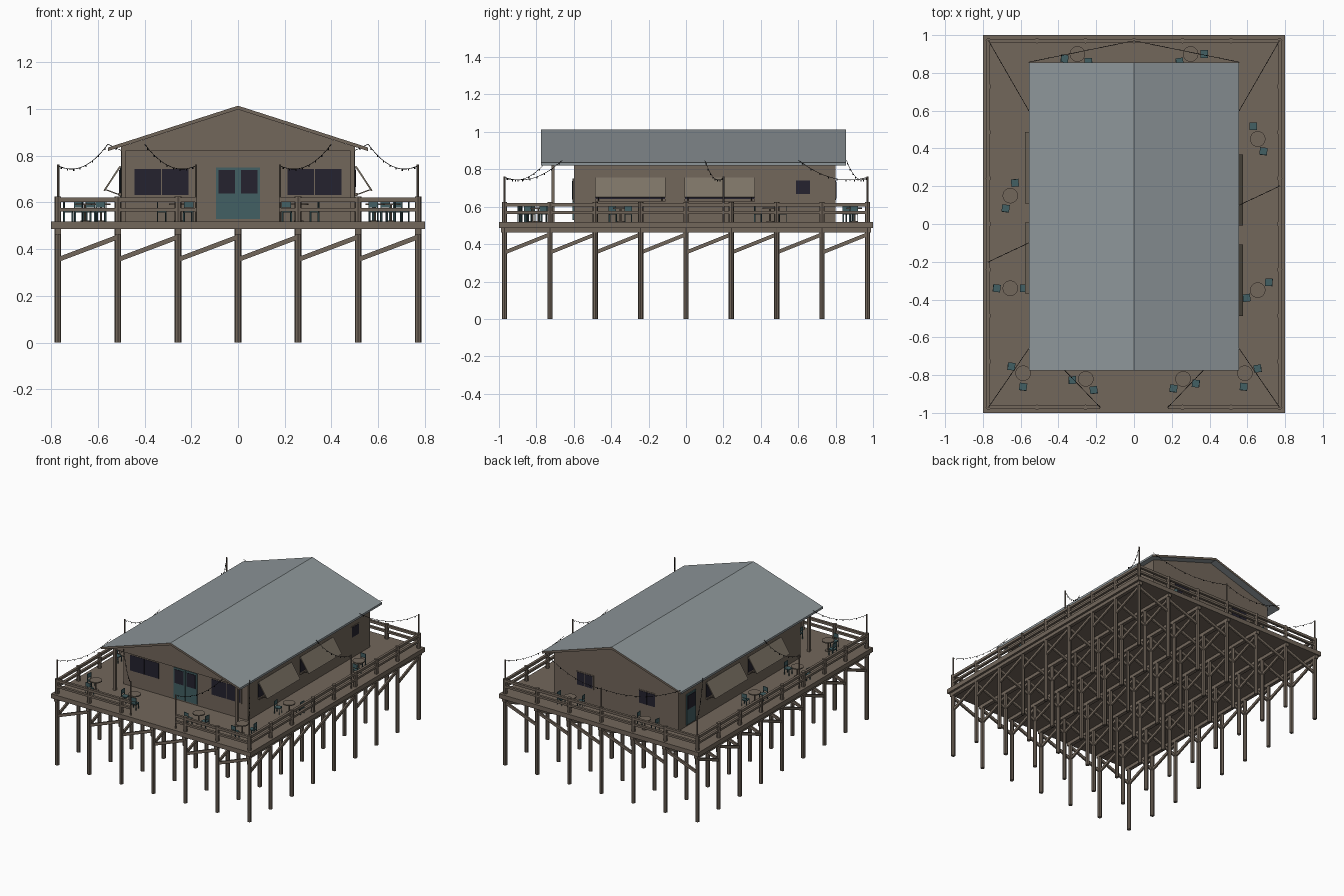
import bpy, bmesh, math
from mathutils import Vector, Matrix

cube = bpy.data.objects.get("Cube")
if cube:
    bpy.data.objects.remove(cube, do_unlink=True)


def material(name, *rgb):
    m = bpy.data.materials.new(name)
    m.use_nodes = True
    m.diffuse_color = (*rgb, 1)
    bsdf = m.node_tree.nodes["Principled BSDF"]
    bsdf.inputs["Base Color"].default_value = (*rgb, 1)
    bsdf.inputs["Roughness"].default_value = 0.8
    return m


WOOD = material("brown wood", 0.17, 0.135, 0.105)
FLAP = material("pale wood", 0.2, 0.17, 0.13)
ROOF = material("grey roofing", 0.27, 0.305, 0.32)
TEAL = material("teal paint", 0.055, 0.115, 0.125)
GLASS = material("dark glass", 0.018, 0.016, 0.028)
BLACK = material("black cable", 0.006, 0.006, 0.006)


class Part:
    """Collects simple solids into one mesh object."""

    def __init__(self, name, *mats):
        self.name, self.mats, self.bm = name, mats, bmesh.new()

    def box(self, x0, x1, y0, y1, z0, z1):
        size = Matrix.Diagonal((x1 - x0, y1 - y0, z1 - z0, 1))
        at = Matrix.Translation(((x0 + x1) / 2, (y0 + y1) / 2, (z0 + z1) / 2))
        bmesh.ops.create_cube(self.bm, size=1, matrix=at @ size)

    def beam(self, a, b, w, h):
        a, b = Vector(a), Vector(b)
        d = b - a
        rot = d.to_track_quat('Y', 'Z').to_matrix().to_4x4()
        m = Matrix.Translation((a + b) / 2) @ rot @ Matrix.Diagonal((w, d.length, h, 1))
        bmesh.ops.create_cube(self.bm, size=1, matrix=m)

    def rod(self, x, y, z0, z1, r, sides=8):
        m = Matrix.Translation((x, y, (z0 + z1) / 2))
        bmesh.ops.create_cone(self.bm, cap_ends=True, segments=sides, radius1=r,
                              radius2=r, depth=z1 - z0, matrix=m)

    def prism(self, profile, y0, y1):
        face = self.bm.faces.new([self.bm.verts.new((x, y0, z)) for x, z in profile])
        ext = bmesh.ops.extrude_face_region(self.bm, geom=[face])
        verts = [v for v in ext["geom"] if isinstance(v, bmesh.types.BMVert)]
        bmesh.ops.translate(self.bm, verts=verts, vec=(0, y1 - y0, 0))

    def done(self, matrix=None):
        bmesh.ops.recalc_face_normals(self.bm, faces=self.bm.faces)
        if matrix:
            self.bm.transform(matrix)
        mesh = bpy.data.meshes.new(self.name)
        self.bm.to_mesh(mesh)
        self.bm.free()
        for m in self.mats:
            mesh.materials.append(m)
        ob = bpy.data.objects.new(self.name, mesh)
        bpy.context.collection.objects.link(ob)
        return ob


DECK = 0.518
XS = [i * 0.257 for i in range(-3, 4)]
YS = [i * 0.2425 for i in range(-4, 5)]

# Deck platform with joists beneath
deck = Part("deck", WOOD)
deck.box(-0.8, 0.8, -1, 1, 0.486, DECK)
for x in XS:
    deck.box(x - 0.013, x + 0.013, -0.99, 0.99, 0.462, 0.486)
deck.done()

# Piles, the outer ones carrying on up as railing posts
piles = Part("piles", WOOD)
braces = Part("braces", WOOD)
for i, x in enumerate(XS):
    for j, y in enumerate(YS):
        edge = i in (0, 6) or j in (0, 8)
        gate = j == 0 and i == 3
        piles.rod(x, y, 0, 0.625 if edge and not gate else 0.487, 0.014)
        if i < 6:
            braces.beam((x, y, 0.355), (XS[i + 1], y, 0.452), 0.012, 0.02)
        if j < 8:
            braces.beam((x, y, 0.355), (x, YS[j + 1], 0.452), 0.012, 0.02)
piles.done()
braces.done()

# Railing with a gap at the front
rails = Part("railing", WOOD)
for z, h in ((0.614, 0.012), (0.572, 0.01)):
    for s in (-1, 1):
        rails.box(s * 0.771 - 0.009, s * 0.771 + 0.009, -0.98, 0.98, z - h, z + h / 2)
        rails.box(min(s * 0.18, s * 0.78), max(s * 0.18, s * 0.78), -0.98, -0.962, z - h, z + h / 2)
    rails.box(-0.78, 0.78, 0.962, 0.98, z - h, z + h / 2)
rails.done()

# House body, porch gable and porch posts
house = Part("house_walls", WOOD)
house.prism([(-0.5, DECK), (0.5, DECK), (0.5, 0.838), (0, 0.998), (-0.5, 0.838)], -0.6, 0.8)
house.done()
gable = Part("porch_gable", WOOD)
gable.prism([(-0.5, 0.82), (0.5, 0.82), (0.5, 0.838), (0, 0.998), (-0.5, 0.838)], -0.725, -0.6)
gable.done()
posts = Part("porch_posts", WOOD)
for s in (-1, 1):
    posts.box(s * 0.49 - 0.009, s * 0.49 + 0.009, -0.72, -0.702, DECK, 0.83)
posts.done()

# Pitched roof, brown on its gable ends
roof = Part("roof", ROOF, WOOD)
roof.prism([(-0.557, 0.835), (0, 1.014), (0.557, 0.835),
            (0.557, 0.82), (0, 0.998), (-0.557, 0.82)], -0.775, 0.855)
ob = roof.done()
for f in ob.data.polygons:
    f.material_index = int(abs(f.normal.y) > 0.9)


def wall_matrix(x, y, z, turn):
    return Matrix.Translation((x, y, z)) @ Matrix.Rotation(math.radians(turn), 4, 'Z')


def window(name, w, h, panes, m):
    """Window in the local xz plane, facing -y."""
    frame, glass = Part(name + "_frame", WOOD), Part(name + "_glass", GLASS)
    frame.box(-w / 2 - 0.006, w / 2 + 0.006, -0.003, 0.001, -h / 2 - 0.006, h / 2 + 0.006)
    step = w / panes
    for k in range(panes):
        x = -w / 2 + k * step
        glass.box(x + 0.002, x + step - 0.002, -0.005, 0, -h / 2, h / 2)
    frame.done(m)
    glass.done(m)


def door(name, w, h, leaves, m):
    leaf, glass = Part(name, TEAL), Part(name + "_glass", GLASS)
    step = w / leaves
    for k in range(leaves):
        x = -w / 2 + k * step
        leaf.box(x + 0.001, x + step - 0.001, -0.006, 0, 0, h)
        glass.box(x + 0.012, x + step - 0.012, -0.009, 0, h * 0.5, h - 0.012)
    leaf.done(m)
    glass.done(m)


for x in (-0.328, 0.328):
    window("front_window", 0.235, 0.112, 2, wall_matrix(x, -0.6, 0.688, 0))
for x in (-0.25, 0.25):
    window("back_window", 0.13, 0.09, 2, wall_matrix(x, 0.8, 0.688, 180))
window("side_window", 0.08, 0.072, 1, wall_matrix(0.5, 0.625, 0.703, 90))
door("front_door", 0.19, 0.222, 2, wall_matrix(0, -0.6, 0.528, 0))
door("side_door", 0.11, 0.222, 1, wall_matrix(-0.5, 0.66, 0.528, -90))

# Propped shutters over serving hatches on both long sides
for s, turn in ((1, 90), (-1, -90)):
    for y in (-0.298, 0.18):
        m = wall_matrix(s * 0.5, s * y, 0, turn)
        hatch = Part("hatch_opening", GLASS)
        hatch.box(-0.185, 0.185, -0.004, 0, 0.64, 0.75)
        hatch.done(m)
        shutter = Part("hatch_shutter", FLAP)
        shutter.beam((0, -0.004, 0.755), (0, -0.073, 0.65), 0.378, 0.007)
        shutter.done(m)
        props = Part("hatch_props", WOOD)
        for x in (-0.17, 0.17):
            props.beam((x, 0, 0.63), (x, -0.068, 0.655), 0.005, 0.005)
        props.box(-0.189, 0.189, -0.012, 0, 0.628, 0.64)
        props.done(m)

# Tables: place and the bearings of the two chairs
SETS = [(-0.3, 0.9, -35, 200), (0.3, 0.9, 0, 215), (0.655, 0.45, 110, -65),
        (0.655, -0.35, 35, 215), (-0.655, 0.15, 70, 250), (-0.655, -0.34, 180, 0),
        (-0.587, -0.79, 150, -90), (-0.255, -0.82, 185, -55),
        (0.26, -0.82, 225, -20), (0.587, -0.79, 20, -95)]
for tx, ty, *bearings in SETS:
    table = Part("table", WOOD)
    table.rod(tx, ty, 0.588, 0.595, 0.041, 20)
    table.rod(tx, ty, DECK, 0.588, 0.005)
    table.rod(tx, ty, DECK, 0.523, 0.02, 12)
    table.done()
    for b in bearings:
        a = math.radians(b)
        chair = Part("chair", TEAL)
        chair.box(-0.02, 0.02, -0.02, 0.02, 0.557, 0.564)
        chair.box(-0.02, 0.02, 0.016, 0.02, 0.578, 0.608)
        for x in (-0.018, 0.018):
            chair.box(x - 0.002, x + 0.002, -0.02, -0.016, DECK, 0.557)
            chair.box(x - 0.002, x + 0.002, 0.016, 0.02, DECK, 0.6)
        turn = round((b - 90) / 90) * 90 + 8 * math.sin(b)
        chair.done(wall_matrix(tx + 0.072 * math.cos(a), ty + 0.072 * math.sin(a), 0, turn))

# Light poles, sagging cables and bulbs
poles = Part("light_poles", WOOD)
bulbs = Part("light_bulbs", BLACK)
SPANS = [((s * 0.557, -0.66), (s * 0.77, -0.97)) for s in (-1, 1)]
SPANS += [((s * 0.557, 0.6), (s * 0.77, 0.97)) for s in (-1, 1)]
SPANS += [((s * 0.4, -0.74), (s * 0.18, -0.97)) for s in (-1, 1)]
SPANS += [((s * 0.557, s * 0.1), (s * 0.77, s * 0.2)) for s in (-1, 1)]
SPANS += [((s * 0.557, 0.857), (0, 0.97)) for s in (-1, 1)]
for p in sorted({end for start, end in SPANS}):
    poles.rod(*p, DECK, 0.762, 0.005)
poles.done()
for start, end in SPANS:
    a, b = Vector((*start, 0.85)), Vector((*end, 0.757))
    points = []
    for k in range(17):
        t = k / 16
        p = a.lerp(b, t)
        p.z -= 0.2 * t * (1 - t)
        points.append(p)
        if k % 2:
            bulbs.rod(p.x, p.y, p.z - 0.008, p.z, 0.0028, 6)
    curve = bpy.data.curves.new("light_cable", 'CURVE')
    curve.dimensions, curve.bevel_depth, curve.bevel_resolution = '3D', 0.0014, 0
    line = curve.splines.new('POLY')
    line.points.add(len(points) - 1)
    for q, p in zip(line.points, points):
        q.co = (*p, 1)
    curve.materials.append(BLACK)
    bpy.context.collection.objects.link(bpy.data.objects.new("light_cable", curve))
bulbs.done()
